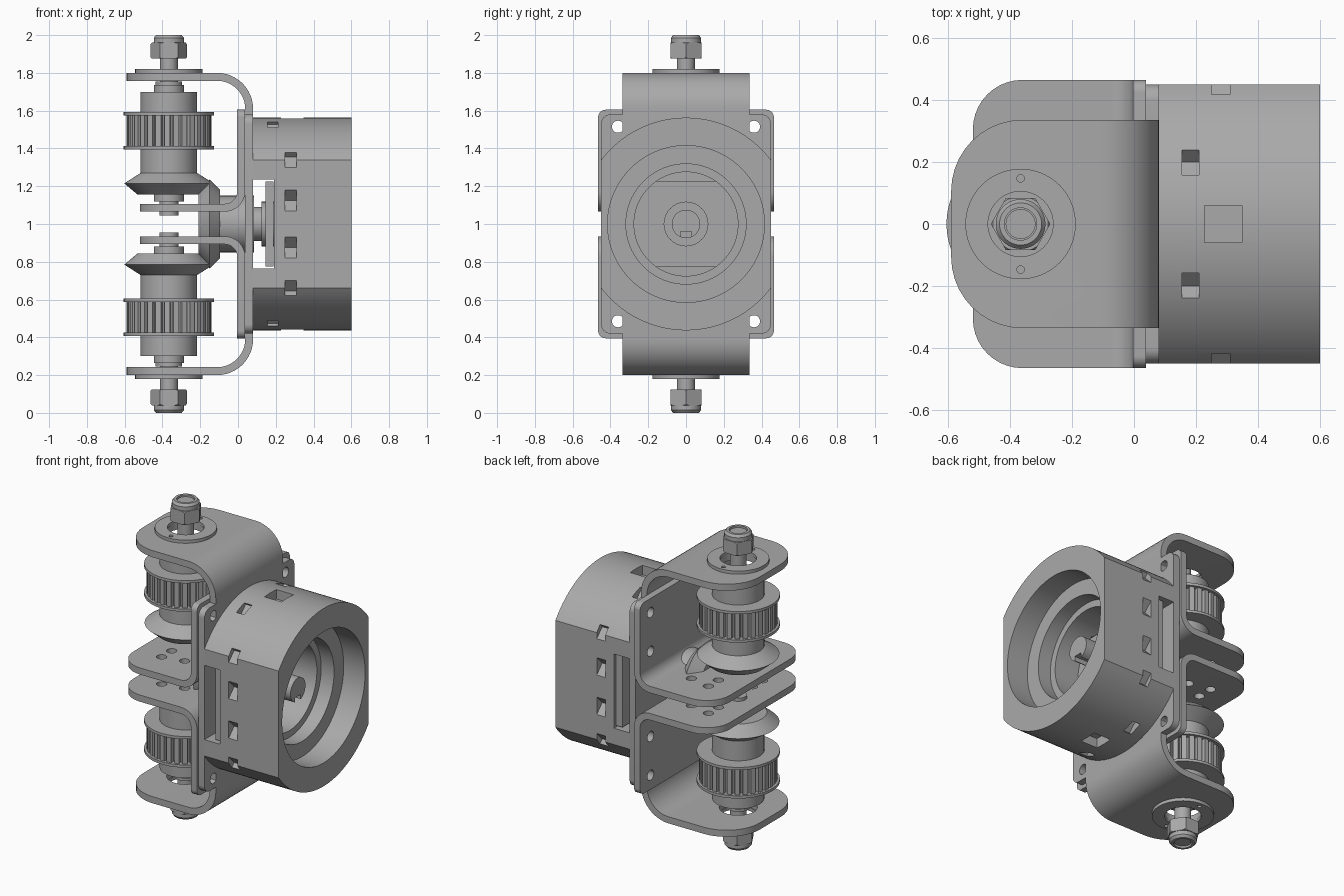
import bpy, bmesh
from math import sin, cos, pi, radians, sqrt
from mathutils import Matrix, Vector

cube = bpy.data.objects.get("Cube")
if cube:
    bpy.data.objects.remove(cube)

metal = bpy.data.materials.new("plain_grey")
metal.use_nodes = True
GREY = (0.4, 0.4, 0.4, 1)
metal.diffuse_color = GREY
metal.node_tree.nodes["Principled BSDF"].inputs["Base Color"].default_value = GREY

AXIS = -0.366   # spindle position in x
MID = 1.0       # height of the symmetry plane
ALONG_X = Matrix.Rotation(pi / 2, 4, 'Y')


def to_object(name, bm):
    bmesh.ops.recalc_face_normals(bm, faces=bm.faces)
    mesh = bpy.data.meshes.new(name)
    bm.to_mesh(mesh)
    bm.free()
    mesh.materials.append(metal)
    ob = bpy.data.objects.new(name, mesh)
    bpy.context.collection.objects.link(ob)
    return ob


def finish(name, bm, cuts=(), keep=None, mirror=False):
    """Apply cuts, smooth by angle, lift to the middle height and mirror."""
    ob = to_object(name, bm)
    tools = [(c, 'DIFFERENCE') for c in cuts] + ([(keep, 'INTERSECT')] if keep else [])
    helpers = []
    for tool, op in tools:
        helper = to_object("cutter", tool)
        helper.hide_render = True
        helpers.append(helper)
        mod = ob.modifiers.new("cut", 'BOOLEAN')
        mod.object, mod.operation, mod.solver = helper, op, 'EXACT'
    if tools:
        graph = bpy.context.evaluated_depsgraph_get()
        mesh = bpy.data.meshes.new_from_object(ob.evaluated_get(graph))
        ob.modifiers.clear()
        ob.data = mesh
        for helper in helpers:
            bpy.data.objects.remove(helper)
    ob.data.shade_smooth()
    ob.data.set_sharp_from_angle(angle=radians(32))
    if mirror:
        twin = ob.data.copy()
        twin.transform(Matrix.Diagonal((1, 1, -1, 1)))
        twin.flip_normals()
        low = bpy.data.objects.new("lower_" + name, twin)
        bpy.context.collection.objects.link(low)
        low.location.z = MID
        ob.name = "upper_" + name
    ob.location.z = MID


def box(x0, x1, y0, y1, z0, z1):
    bm = bmesh.new()
    bmesh.ops.create_cube(bm, size=1)
    bm.transform(Matrix.Translation(((x0 + x1) / 2, (y0 + y1) / 2, (z0 + z1) / 2))
                 @ Matrix.Diagonal((x1 - x0, y1 - y0, z1 - z0, 1)))
    return bm


def prism(points, vec):
    """Extrude a closed outline along a vector."""
    bm = bmesh.new()
    face = bm.faces.new([bm.verts.new(p) for p in points])
    res = bmesh.ops.extrude_face_region(bm, geom=[face], use_keep_orig=True)
    bmesh.ops.translate(bm, vec=vec, verts=[v for v in res["geom"] if isinstance(v, bmesh.types.BMVert)])
    return bm


def lathe(profile, hollow=False, seg=64, along_x=False):
    """Turn (radius, height) points; capped at both ends unless hollow."""
    bm = bmesh.new()
    rings = [[bm.verts.new((r * cos(2 * pi * i / seg), r * sin(2 * pi * i / seg), h))
              for i in range(seg)] for r, h in profile]
    pairs = list(zip(rings, rings[1:])) + ([(rings[-1], rings[0])] if hollow else [])
    for a, b in pairs:
        for i in range(seg):
            j = (i + 1) % seg
            bm.faces.new((a[i], a[j], b[j], b[i]))
    if not hollow:
        bm.faces.new(rings[0])
        bm.faces.new(rings[-1])
    bm.transform(ALONG_X if along_x else Matrix.Translation((AXIS, 0, 0)))
    return bm


def hole(r, pos, length=0.3, along_x=False):
    bm = bmesh.new()
    bmesh.ops.create_cone(bm, cap_ends=True, segments=24, radius1=r, radius2=r, depth=length)
    bm.transform(Matrix.Translation(pos) @ (ALONG_X if along_x else Matrix()))
    return bm


def round_corners(bm, direction, test, radius):
    edges = [e for e in bm.edges
             if abs((e.verts[0].co - e.verts[1].co).normalized().dot(Vector(direction))) > 0.99
             and all(test(v.co) for v in e.verts)]
    bmesh.ops.bevel(bm, geom=edges, offset=radius, segments=10, profile=0.5, affect='EDGES')


def arc(cx, cz, r, a0, a1, n=12):
    return [(cx + r * cos(radians(a0 + (a1 - a0) * i / n)),
             cz + r * sin(radians(a0 + (a1 - a0) * i / n))) for i in range(n + 1)]


# Outer bracket: half of a U, bent at the corner, with a rounded tongue
T = 0.042
outline = [(0.08, 0)] + arc(-0.11, 0.61, 0.19, 0, 90) + [(-0.59, 0.8), (-0.59, 0.8 - T)]
outline += arc(-0.11, 0.61, 0.19 - T, 90, 0) + [(0.08 - T, 0)]
bm = prism([(x, -0.336, z) for x, z in outline], (0, 0.672, 0))
round_corners(bm, (0, 0, 1), lambda c: c.x < -0.58, 0.23)
finish("outer_bracket", bm, [hole(0.11, (AXIS, 0, 0.78))], mirror=True)

# Side wings of the outer bracket web
for side, label in ((1, "left"), (-1, "right")):
    y0, y1 = sorted((side * 0.336, side * 0.45))
    bm = box(0.08 - T, 0.08, y0, y1, -0.58, 0.58)
    round_corners(bm, (1, 0, 0), lambda c: abs(c.y) > 0.44, 0.05)
    finish(label + "_web_wing", bm, [hole(0.032, (0.05, side * 0.36, z), along_x=True)
                                     for z in (0.515, 0.27, -0.27, -0.515)])

# Inner angle brackets with bolt holes
outline = [(0.038, 0.605)] + arc(-0.072, 0.175, 0.11, 0, -90) + [(-0.52, 0.065), (-0.52, 0.065 + T)]
outline += arc(-0.072, 0.175, 0.11 - T, -90, 0) + [(0.038 - T, 0.605)]
bm = prism([(x, -0.465, z) for x, z in outline], (0, 0.93, 0))
round_corners(bm, (0, 0, 1), lambda c: c.x < -0.51, 0.16)
round_corners(bm, (1, 0, 0), lambda c: c.z > 0.6, 0.04)
cuts = []
for s in (1, -1):
    cuts += [hole(0.032, (0.02, s * 0.36, z), 0.12, True) for z in (0.515, 0.27)]
    cuts += [hole(0.03, (AXIS + dx, s * y, 0.08), 0.12) for dx, y in ((0.02, 0.17), (0.02, 0.27), (0.16, 0.24))]
finish("angle_bracket", bm, cuts, mirror=True)

# Spindle: shaft, bushings, hub and bevel gear turned as one
bm = lathe([(0.05, 0.045), (0.05, 0.12), (0.08, 0.12), (0.08, 0.155), (0.165, 0.155),
            (0.236, 0.215), (0.15, 0.27), (0.15, 0.7), (0.08, 0.7), (0.08, 0.735),
            (0.07, 0.735), (0.07, 0.755), (0.048, 0.755), (0.048, 0.99)])
finish("spindle", bm, mirror=True)

# Toothed belt pulley between two rims
TEETH = 30
ring = []
for i in range(TEETH):
    for step, r in ((0, 0.225), (0.6, 0.225), (0.7, 0.2), (0.9, 0.2)):
        a = 2 * pi * (i + step) / TEETH
        ring.append((AXIS + r * cos(a), r * sin(a), 0.4))
finish("pulley_teeth", prism(ring, (0, 0, 0.185)), mirror=True)
for z, label in ((0.395, "inner"), (0.575, "outer")):
    finish(label + "_pulley_rim", lathe([(0.239, z), (0.239, z + 0.017), (0.14, z + 0.017), (0.14, z)], True),
           mirror=True)

# Bearing washer with two pin holes
bm = lathe([(0.178, 0.8), (0.178, 0.82), (0.105, 0.82), (0.105, 0.8)], True)
finish("bearing_washer", bm, [hole(0.012, (AXIS, s * 0.147, 0.81)) for s in (1, -1)], mirror=True)

# Lock nut: chamfered hexagon with a round collar
bm = prism([(AXIS + 0.096 * cos(i * pi / 3), 0.096 * sin(i * pi / 3), 0.875) for i in range(6)], (0, 0, 0.085))
keep = lathe([(0.085, 0.87), (0.098, 0.885), (0.098, 0.95), (0.085, 0.965)])
finish("hex_nut", bm, keep=keep, mirror=True)
finish("nut_collar", lathe([(0.08, 0.95), (0.08, 0.985), (0.068, 1.0), (0.052, 1.0), (0.052, 0.95)], True),
       mirror=True)

# Drive shaft with bevel gear, collars and a keyway
bm = lathe([(0.165, -0.21), (0.236, -0.15), (0.18, -0.095), (0.15, -0.095), (0.15, 0.085),
            (0.09, 0.085), (0.09, 0.125), (0.118, 0.125), (0.118, 0.21), (0.075, 0.21), (0.075, 0.42)],
           along_x=True)
finish("drive_shaft", bm, [box(0.25, 0.5, -0.028, 0.028, -0.1, -0.04)])

# Motor housing: stepped bore, flat sides, slot and notches
R = 0.563
bm = lathe([(R, 0.08), (R, 0.6), (0.415, 0.6), (0.415, 0.45), (0.318, 0.45), (0.318, 0.36),
            (0.275, 0.36), (0.275, 0.08)], True, 128, True)


def notch(x, y, z, width):
    b = 0.055 / sqrt(2)
    bm = box(-width / 2, width / 2, -b, b, -b, b)
    bm.transform(Matrix.Translation((x, y, z)) @ Matrix.Rotation(pi / 4, 4, 'X'))
    return bm


cuts = [box(0.05, 0.19, -0.6, 0.6, -0.235, 0.235)]
for s in (1, -1):
    cuts += [notch(0.28, s * 0.45, z, 0.06) for z in (-0.355, -0.125, 0.125, 0.355)]
    cuts += [notch(0.183, y, s * sqrt(R * R - y * y), 0.055) for y in (-0.2, 0.2)]
    z0, z1 = sorted((s * 0.5, s * 0.62))
    cuts.append(box(0.228, 0.348, -0.06, 0.06, z0, z1))
finish("motor_housing", bm, cuts, keep=box(0, 0.7, -0.45, 0.45, -0.7, 0.7))

# Retaining plate inside the slot
finish("retaining_plate", box(0.145, 0.189, -0.43, 0.43, -0.225, 0.225))
